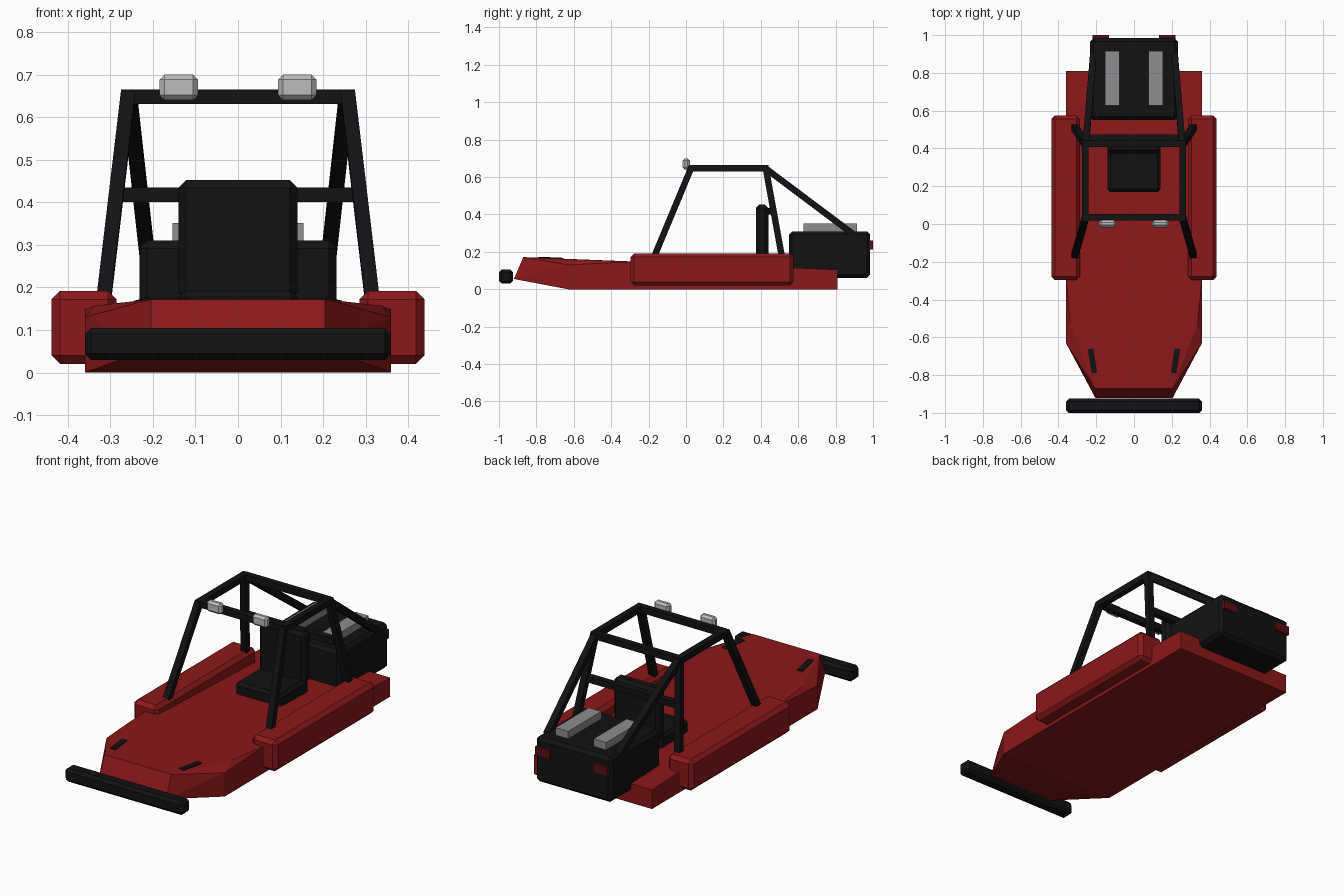
import bpy, bmesh, math
from mathutils import Vector

if "Cube" in bpy.data.objects:
    bpy.data.objects.remove(bpy.data.objects["Cube"])


def material(name, r, g, b):
    m = bpy.data.materials.new(name)
    m.diffuse_color = (r, g, b, 1)
    m.use_nodes = True
    m.node_tree.nodes["Principled BSDF"].inputs["Base Color"].default_value = m.diffuse_color
    return m


RED = material("red_paint", 0.26, 0.009, 0.01)
BLACK = material("black", 0.006, 0.006, 0.007)
DARK_RED = material("tail_red", 0.1, 0.005, 0.006)
LIGHT = material("lamp_grey", 0.5, 0.5, 0.5)
GREY = material("vent_grey", 0.27, 0.27, 0.28)


def finish(name, bm, mat):
    bmesh.ops.recalc_face_normals(bm, faces=bm.faces)
    me = bpy.data.meshes.new(name)
    bm.to_mesh(me)
    bm.free()
    me.materials.append(mat)
    ob = bpy.data.objects.new(name, me)
    bpy.context.collection.objects.link(ob)
    return ob


def box(name, lo, hi, mat, bevel=0.0):
    """Box between two corners with optional chamfered edges."""
    lo, hi = Vector(lo), Vector(hi)
    bm = bmesh.new()
    bmesh.ops.create_cube(bm, size=1)
    for v in bm.verts:
        v.co = v.co * (hi - lo)
    if bevel:
        bmesh.ops.bevel(bm, geom=bm.edges[:], offset=bevel, segments=1,
                        affect='EDGES')
    ob = finish(name, bm, mat)
    ob.location = (lo + hi) / 2
    return ob


def bar(name, a, b, mat=BLACK, t=0.034):
    """Square tube from a to b."""
    a, b = Vector(a), Vector(b)
    d = b - a
    bm = bmesh.new()
    bmesh.ops.create_cube(bm, size=1)
    for v in bm.verts:
        v.co = v.co * Vector((t, t, d.length))
    ob = finish(name, bm, mat)
    z = d.normalized()
    side = Vector((1, 0, 0)) if abs(z.x) < 0.9 else Vector((0, 1, 0))
    x = (side - z * side.dot(z)).normalized()
    y = z.cross(x)
    m = ob.matrix_world.copy()
    for i in range(3):
        m[i][0], m[i][1], m[i][2] = x[i], y[i], z[i]
        m[i][3] = (a[i] + b[i]) / 2
    ob.matrix_world = m
    return ob


# hull: faceted wedge with tapered nose
bm = bmesh.new()
for x, y, z in [(.36, .81, 0), (.36, .81, .105), (.36, -.63, 0),
                (.36, -.63, .13), (.36, -.28, .148), (.337, -.53, .157),
                (.205, -.87, .172), (.205, -.92, .055)]:
    for s in (-1, 1):
        bm.verts.new((s * x, y, z))
bmesh.ops.convex_hull(bm, input=bm.verts[:])
bmesh.ops.dissolve_limit(bm, angle_limit=math.radians(1), verts=bm.verts[:],
                         edges=bm.edges[:])
finish("hull", bm, RED)

# bumper, seat and engine
box("front_bumper", (-.36, -1, .03), (.36, -.925, .105), BLACK, .015)
box("seat_cushion", (-.14, .17, .11), (.14, .42, .192), BLACK, .015)
box("seat_back", (-.14, .373, .17), (.14, .44, .452), BLACK, .018)
box("engine", (-.232, .55, .06), (.232, .985, .31), BLACK, .018)

# roll cage cross bars
bar("cage_front_cross_bar", (-.26, .035, .648), (.26, .035, .648))
bar("cage_rear_cross_bar", (-.26, .425, .648), (.26, .425, .648))
bar("cage_shoulder_bar", (-.275, .457, .418), (.275, .457, .418))

for s, side in ((-1, "left"), (1, "right")):
    # side pods
    x0, x1 = sorted((s * .285, s * .438))
    box(side + "_side_pod", (x0, -.297, .02), (x1, .575, .192), RED, .02)

    # roll cage side bars
    bar(side + "_cage_front_post", (s * .258, .03, .655), (s * .318, -.18, .15))
    bar(side + "_cage_rear_post", (s * .258, .425, .655), (s * .318, .517, .15))
    bar(side + "_cage_roof_rail", (s * .258, .02, .648), (s * .258, .44, .648))
    bar(side + "_cage_rear_brace", (s * .255, .42, .65), (s * .215, .9, .29))

    # roof lamps, engine vents and tail lights
    x0, x1 = sorted((s * .094, s * .185))
    box(side + "_roof_lamp", (x0, -.018, .64), (x1, .021, .70), LIGHT, .012)
    x0, x1 = sorted((s * .077, s * .154))
    box(side + "_engine_vent", (x0, .627, .29), (x1, .915, .351), GREY)
    x0, x1 = sorted((s * .133, s * .22))
    box(side + "_tail_light", (x0, .97, .213), (x1, 1, .262), DARK_RED)

    # nose slots
    slot = box(side + "_nose_slot", (s * .22 - .015, -.79, .157),
               (s * .22 + .015, -.66, .171), BLACK)
    slot.rotation_euler = (math.radians(-2.4), 0, math.radians(-9.5) * s)
